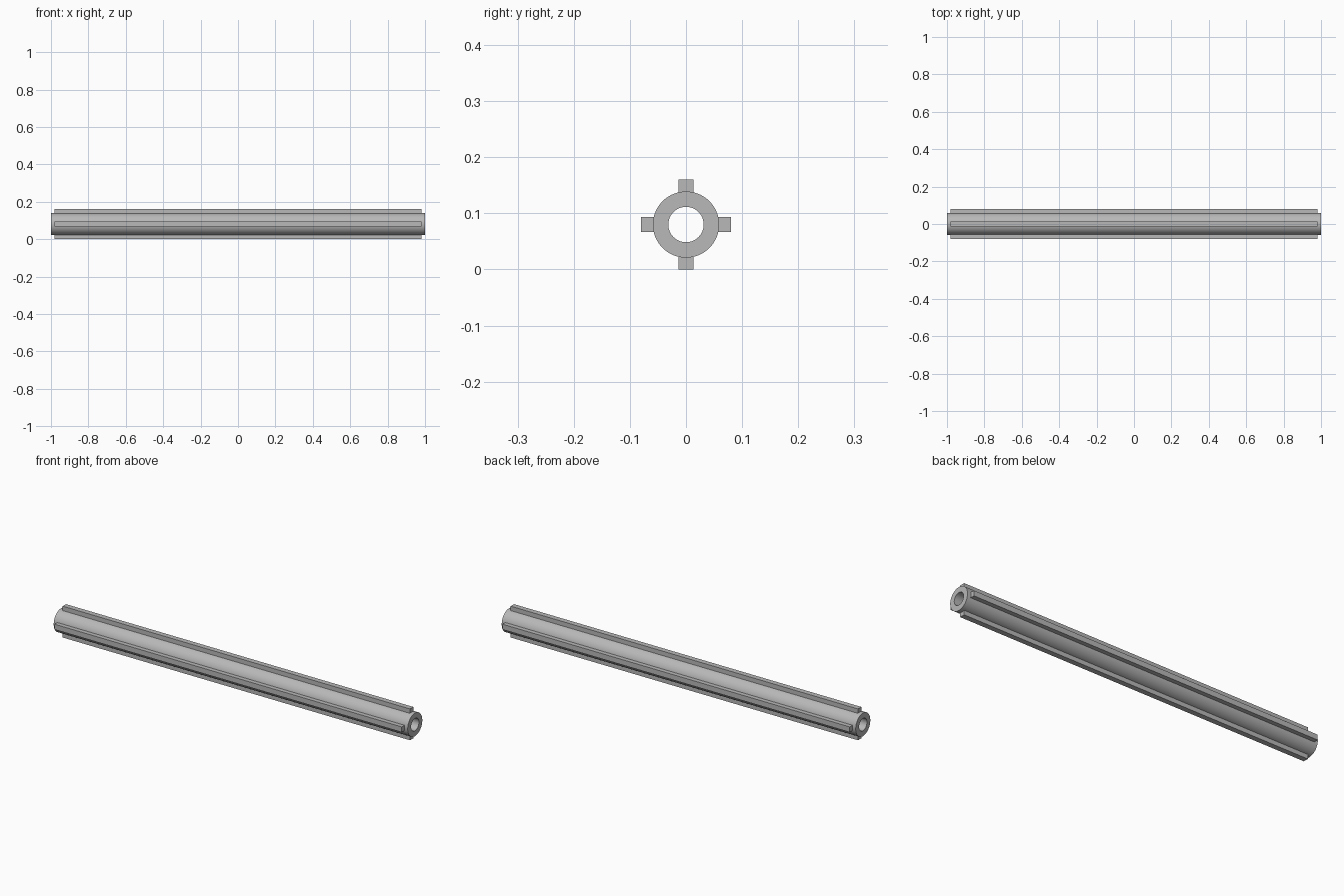
import bpy, bmesh, math
from mathutils import Matrix, Vector

cube = bpy.data.objects.get("Cube")
if cube:
    bpy.data.objects.remove(cube, do_unlink=True)

AXIS_Z = 0.08
OUTER, INNER, HALF = 0.059, 0.0315, 1.0
RIB_TIP, RIB_ROOT, RIB_WIDTH, RIB_HALF = 0.08, 0.05, 0.027, 0.981
SIDES = 64

# Plain grey metal
GREY = (0.48, 0.48, 0.48, 1)
metal = bpy.data.materials.new("grey metal")
metal.use_nodes = True
metal.diffuse_color = GREY
metal.node_tree.nodes["Principled BSDF"].inputs["Base Color"].default_value = GREY


def add_object(name, bm):
    bmesh.ops.recalc_face_normals(bm, faces=bm.faces)
    mesh = bpy.data.meshes.new(name)
    bm.to_mesh(mesh)
    bm.free()
    mesh.materials.append(metal)
    obj = bpy.data.objects.new(name, mesh)
    obj.location.z = AXIS_Z
    bpy.context.collection.objects.link(obj)
    return obj


# Hollow shaft: rectangular wall section spun around the long axis
bm = bmesh.new()
section = [(-HALF, OUTER), (HALF, OUTER), (HALF, INNER), (-HALF, INNER)]
verts = [bm.verts.new((x, 0, r)) for x, r in section]
edges = [bm.edges.new((verts[i], verts[(i + 1) % 4])) for i in range(4)]
bmesh.ops.spin(bm, geom=verts + edges, cent=(0, 0, 0), axis=(1, 0, 0),
               angle=math.tau, steps=SIDES)
bmesh.ops.remove_doubles(bm, verts=bm.verts, dist=0.0001)
shaft = add_object("hollow_shaft", bm)
bpy.ops.object.select_all(action="DESELECT")
shaft.select_set(True)
bpy.context.view_layer.objects.active = shaft
bpy.ops.object.shade_smooth_by_angle(angle=math.radians(30))

# Four straight ribs, a quarter turn apart, rooted in the shaft wall
for i, side in enumerate(("top", "front", "bottom", "back")):
    bm = bmesh.new()
    size = Vector((2 * RIB_HALF, RIB_WIDTH, RIB_TIP - RIB_ROOT))
    place = (Matrix.Rotation(i * math.pi / 2, 4, "X")
             @ Matrix.Translation((0, 0, (RIB_TIP + RIB_ROOT) / 2))
             @ Matrix.Diagonal(size.to_4d()))
    bmesh.ops.create_cube(bm, size=1, matrix=place)
    add_object(side + "_rib", bm)
